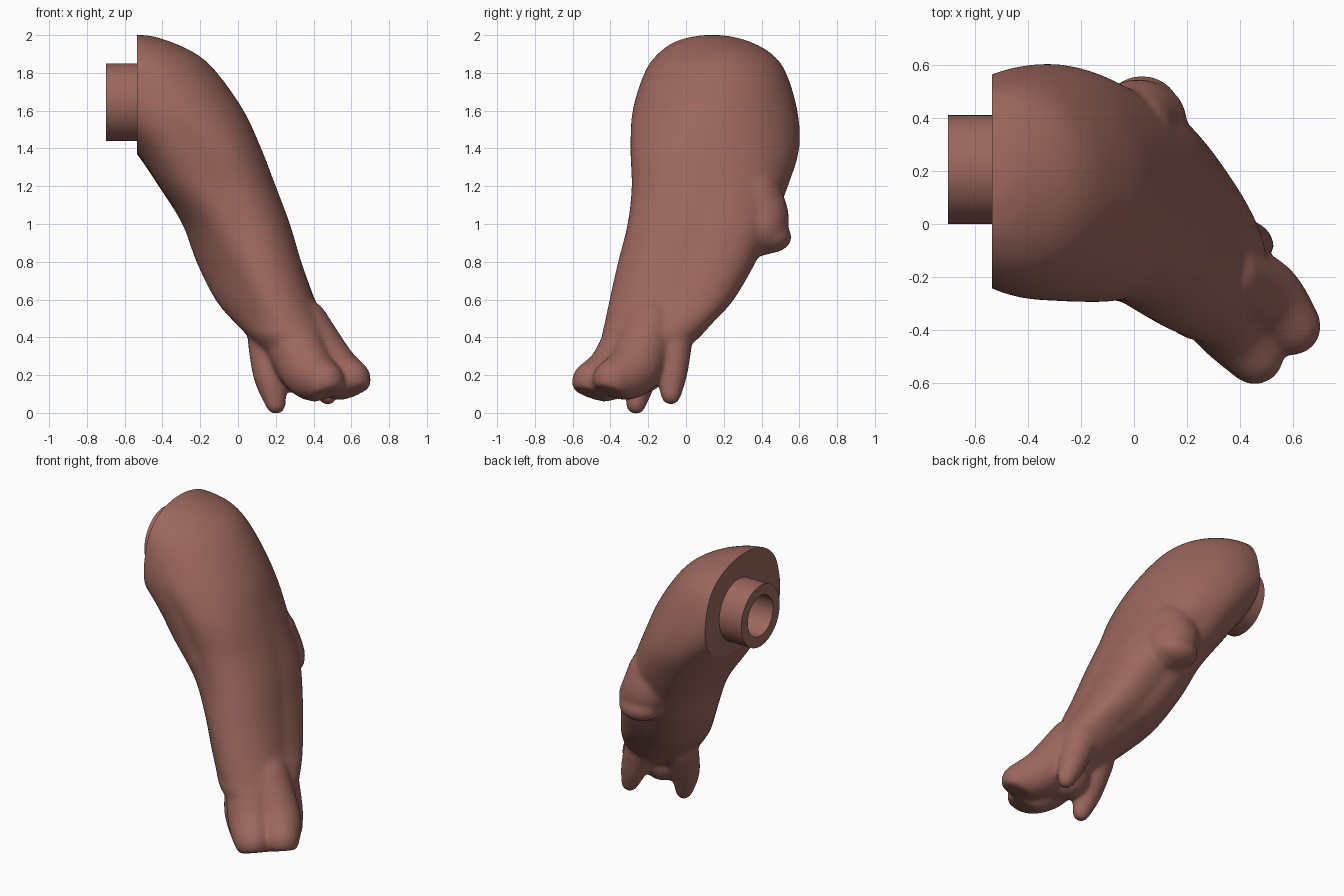
import bpy, bmesh, math
from mathutils import Vector, Matrix

if "Cube" in bpy.data.objects:
    bpy.data.objects.remove(bpy.data.objects["Cube"])

skin = bpy.data.materials.new("skin")
skin.diffuse_color = (0.33, 0.135, 0.11, 1)
skin.use_nodes = True
skin.node_tree.nodes["Principled BSDF"].inputs["Base Color"].default_value = skin.diffuse_color


def spline(rows, steps):
    """Catmull-Rom through rows of numbers."""
    out = []
    n = len(rows)
    for i in range(n - 1):
        p = [rows[max(0, min(n - 1, i + k))] for k in (-1, 0, 1, 2)]
        for s in range(steps):
            t = s / steps
            out.append([0.5 * (2 * b + (c - a) * t + (2 * a - 5 * b + 4 * c - d) * t * t
                               + (3 * b - a - 3 * c + d) * t ** 3) for a, b, c, d in zip(*p)])
    return out + [list(rows[-1])]


def loft(bm, rings):
    """Skin closed rings of points and cap both ends."""
    vs = [[bm.verts.new(p) for p in r] for r in rings]
    n = len(vs[0])
    for a, b in zip(vs, vs[1:]):
        for i in range(n):
            j = (i + 1) % n
            bm.faces.new((a[i], a[j], b[j], b[i]))
    bm.faces.new(vs[0])
    bm.faces.new(vs[-1][::-1])


def cut(bm, co, no):
    """Trim everything on the normal side of a plane and close the hole."""
    g = bm.verts[:] + bm.edges[:] + bm.faces[:]
    bmesh.ops.bisect_plane(bm, geom=g, plane_co=co, plane_no=no, clear_outer=True)
    bmesh.ops.holes_fill(bm, edges=[e for e in bm.edges if e.is_boundary], sides=0)


def blob(bm, centre, radii, plane=None):
    """Ellipsoid, optionally trimmed flat by a plane."""
    tmp = bmesh.new()
    m = Matrix.Translation(centre) @ Matrix.Diagonal((*radii, 1))
    bmesh.ops.create_uvsphere(tmp, u_segments=32, v_segments=20, radius=1, matrix=m)
    if plane:
        cut(tmp, *plane)
    me = bpy.data.meshes.new("tmp")
    tmp.to_mesh(me)
    tmp.free()
    bm.from_mesh(me)
    bpy.data.meshes.remove(me)


def limb(bm, path, steps, plane=None):
    """Round tapering tube made of overlapping blobs."""
    for x, y, z, r in spline(path, steps):
        blob(bm, (x, y, z), (r, r, r), plane)


def finish(obj, angle=35):
    bpy.ops.object.select_all(action='DESELECT')
    bpy.context.view_layer.objects.active = obj
    obj.select_set(True)
    bpy.ops.object.shade_smooth_by_angle(angle=math.radians(angle))
    obj.data.materials.append(skin)


def add(name, bm):
    me = bpy.data.meshes.new(name)
    bmesh.ops.recalc_face_normals(bm, faces=bm.faces[:])
    bm.to_mesh(me)
    bm.free()
    obj = bpy.data.objects.new(name, me)
    bpy.context.collection.objects.link(obj)
    return obj


# Limb body: z, x range, y range, skew, fullness of the outer and inner corners
levels = [
    (2.0, -.62, -.48, .08, .20, 0, 0, 0), (1.97, -.78, -.37, -.05, .33, 0, 0, 0),
    (1.90, -.82, -.22, -.15, .455, 0, 0, 0), (1.80, -.83, -.11, -.22, .53, -.03, 0, 0),
    (1.60, -.76, .03, -.283, .59, -.1, 0, .1), (1.40, -.56, .123, -.295, .60, -.2, .05, .3),
    (1.20, -.42, .20, -.288, .54, -.2, .15, .3), (1.00, -.295, .275, -.31, .46, -.2, .32, .1),
    (.80, -.22, .335, -.36, .37, -.18, .38, -.12), (.60, -.12, .405, -.405, .25, -.15, .38, -.15),
    (.48, -.02, .465, -.43, .14, -.05, .25, -.1), (.40, .06, .50, -.445, .07, 0, .1, 0),
    (.28, .18, .50, -.41, -.06, 0, 0, 0), (.20, .28, .44, -.34, -.16, 0, 0, 0)]
rings = []
for z, x0, x1, y0, y1, c, outer, inner in spline(levels, 6):
    phi = math.acos(c)
    ring = []
    for i in range(64):
        t = math.tau * i / 64
        u, v = math.cos(t), math.cos(t - phi)
        k = outer if u > 0 and v > 0 else inner if u < 0 and v < 0 else 0
        u, v = u * (1 + k * abs(v)), v * (1 + k * abs(u))
        ring.append(((x0 + x1 + (x1 - x0) * u) / 2, (y0 + y1 + (y1 - y0) * v) / 2, z))
    rings.append(ring)
bm = bmesh.new()
loft(bm, rings)

# Elbow knob
limb(bm, [(.0, .36, 1.14, .15), (.01, .38, 1.04, .165), (.05, .385, .98, .15)], 5)
blob(bm, (.03, .44, .93), (.14, .12, .085))

# Two hoof toes with sloping flat soles, and the palm between them
sole = (Vector((.55, -.55, .135)), Vector((.28, -.28, -.92)))
limb(bm, [(.27, -.25, .44, .16), (.365, -.375, .23, .145), (.455, -.495, .165, .11)], 8, sole)
limb(bm, [(.34, -.19, .46, .145), (.485, -.27, .24, .145), (.595, -.385, .175, .11)], 8, sole)
limb(bm, [(.33, -.24, .24, .14), (.43, -.34, .22, .12)], 6, sole)

# Two dew claws
limb(bm, [(.16, -.17, .38, .11), (.17, -.235, .20, .09), (.20, -.265, .045, .054)], 10)
limb(bm, [(.38, -.07, .38, .105), (.435, -.075, .22, .085), (.475, -.08, .095, .054)], 10)

# Fuse the parts into one smooth skin
leg = add("limb", bm)
rm = leg.modifiers.new("fuse", 'REMESH')
rm.mode = 'VOXEL'
rm.voxel_size = 0.012
sm = leg.modifiers.new("soften", 'SMOOTH')
sm.factor = 0.5
sm.iterations = 22
dg = bpy.context.evaluated_depsgraph_get()
fused = bpy.data.meshes.new_from_object(leg.evaluated_get(dg))
leg.modifiers.clear()

# Flat joint face
bm = bmesh.new()
bm.from_mesh(fused)
cut(bm, (-.535, 0, 0), (-1, 0, 0))
bmesh.ops.recalc_face_normals(bm, faces=bm.faces[:])
bm.to_mesh(fused)
bm.free()
leg.data = fused
finish(leg, 50)

# Hollow joint peg
bm = bmesh.new()
profile = [(-.50, .205), (-.70, .205), (-.70, .135), (-.50, .135)]
n = 64
vs = [[bm.verts.new((x, .205 + r * math.cos(math.tau * i / n), 1.645 + r * math.sin(math.tau * i / n)))
       for i in range(n)] for x, r in profile]
for k in range(4):
    a, b = vs[k], vs[(k + 1) % 4]
    for i in range(n):
        j = (i + 1) % n
        bm.faces.new((a[i], a[j], b[j], b[i]))
finish(add("joint_peg", bm))
